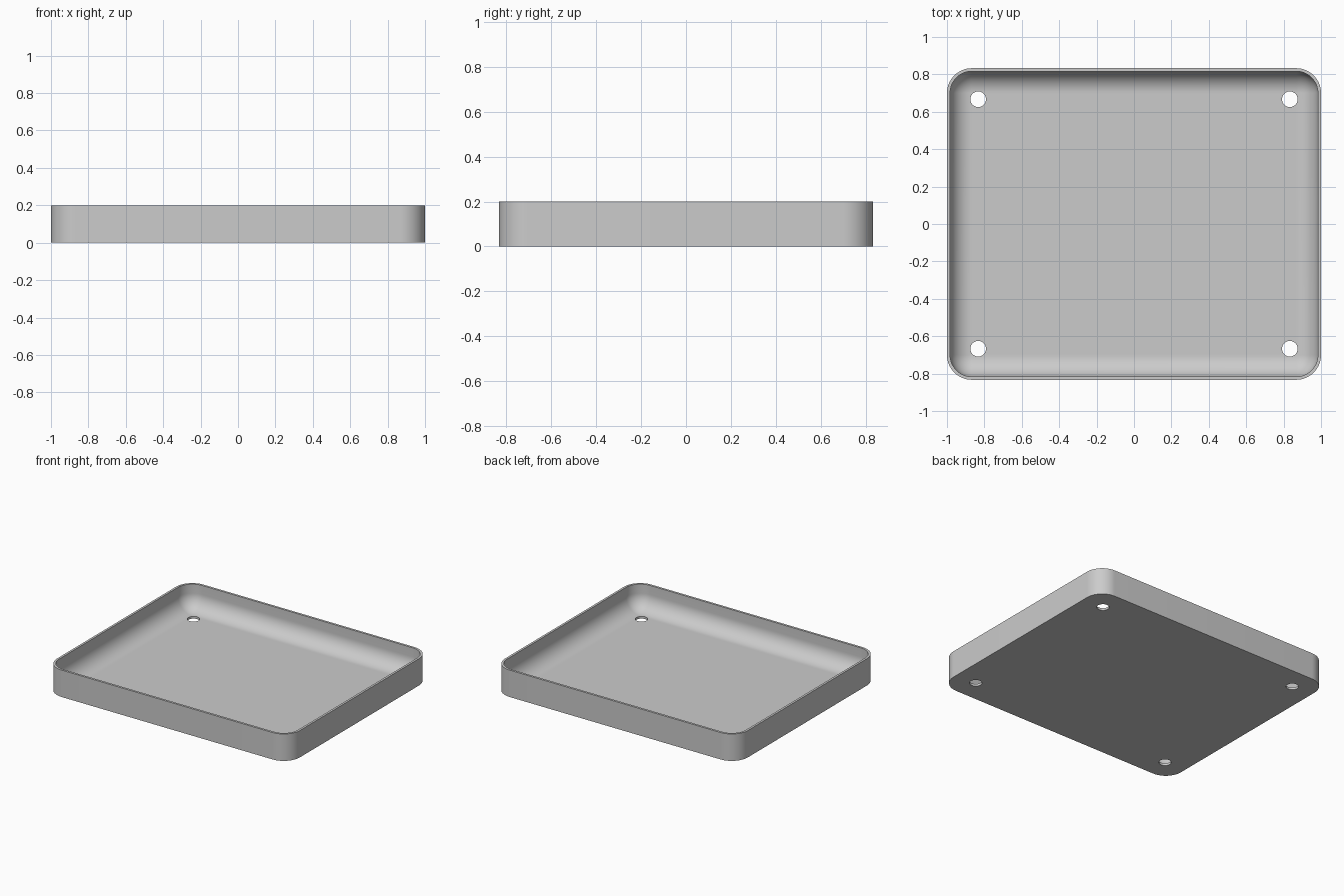
import bpy, bmesh
from math import sin, cos, pi

cube = bpy.data.objects.get("Cube")
if cube:
    bpy.data.objects.remove(cube, do_unlink=True)

HALF_X, HALF_Y, HEIGHT = 1.0, 0.833, 0.2
CORNER, WALL, FLOOR = 0.133, 0.0167, 0.0167
FILLET = CORNER - WALL
SEGMENTS = 16

grey = bpy.data.materials.new("light grey")
grey.use_nodes = True
colour = (0.6, 0.6, 0.6, 1)
grey.diffuse_color = colour
grey.node_tree.nodes["Principled BSDF"].inputs["Base Color"].default_value = colour


def ring(bm, inset, z):
    """Rounded rectangle, inset from the outer outline."""
    radius = CORNER - inset
    verts = []
    for k, (sx, sy) in enumerate([(1, 1), (-1, 1), (-1, -1), (1, -1)]):
        for i in range(SEGMENTS + 1):
            a = (k + i / SEGMENTS) * pi / 2
            verts.append(bm.verts.new((sx * (HALF_X - CORNER) + radius * cos(a),
                                       sy * (HALF_Y - CORNER) + radius * sin(a), z)))
    return verts


# Tray shell: outer wall, rim, inner wall, then the fillet down to the floor
profile = [(0, 0), (0, HEIGHT), (WALL, HEIGHT)]
for i in range(SEGMENTS + 1):
    a = i / SEGMENTS * pi / 2
    profile.append((WALL + FILLET * (1 - cos(a)), FLOOR + FILLET * (1 - sin(a))))

bm = bmesh.new()
rings = [ring(bm, *p) for p in profile]
for low, high in zip(rings, rings[1:]):
    n = len(low)
    for i in range(n):
        j = (i + 1) % n
        bm.faces.new((low[i], low[j], high[j], high[i]))
bm.faces.new(rings[0][::-1])
bm.faces.new(rings[-1])
bmesh.ops.remove_doubles(bm, verts=bm.verts, dist=0.0001)
bmesh.ops.recalc_face_normals(bm, faces=bm.faces)
mesh = bpy.data.meshes.new("tray")
bm.to_mesh(mesh)
bm.free()
tray = bpy.data.objects.new("tray", mesh)
bpy.context.collection.objects.link(tray)
mesh.materials.append(grey)

# Four screw holes through the floor
cutters = []
for sx in (-1, 1):
    for sy in (-1, 1):
        bpy.ops.mesh.primitive_cylinder_add(vertices=48, radius=0.0417, depth=0.2,
                                            location=(sx * 0.833, sy * 0.667, 0))
        cutter = bpy.context.object
        cutter.name = "hole_cutter"
        cutter.hide_render = True
        cutter.data.materials.append(grey)
        cut = tray.modifiers.new("hole", "BOOLEAN")
        cut.operation = "DIFFERENCE"
        cut.solver = "EXACT"
        cut.object = cutter
        cutters.append(cutter)

bpy.ops.object.select_all(action="DESELECT")
tray.select_set(True)
bpy.context.view_layer.objects.active = tray
for name in [m.name for m in tray.modifiers]:
    bpy.ops.object.modifier_apply(modifier=name)
for cutter in cutters:
    bpy.data.objects.remove(cutter, do_unlink=True)

# Smooth fillets and corners, crisp rim and hole edges
bpy.ops.object.shade_smooth_by_angle(angle=pi / 6)
